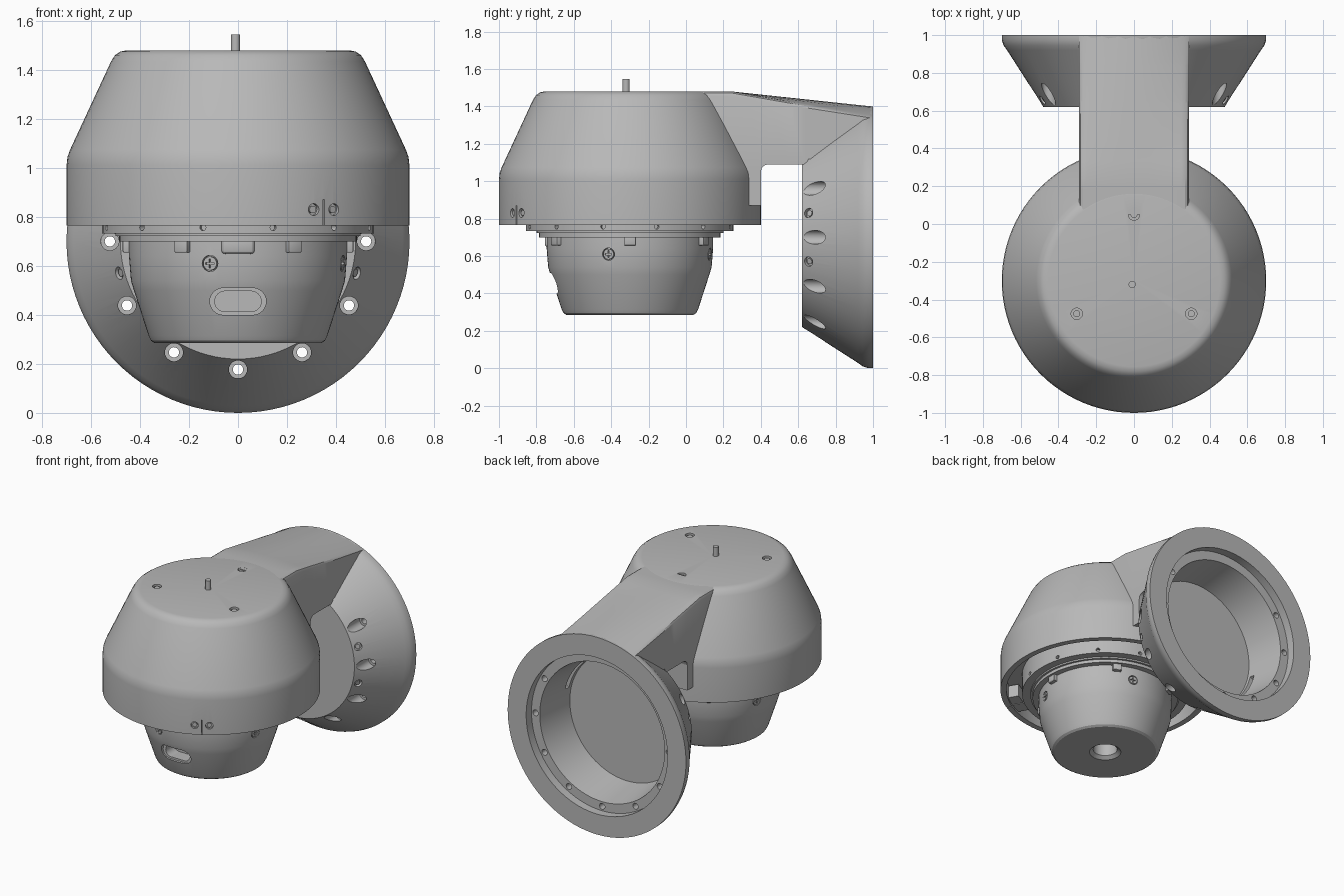
import bpy, bmesh, math
from math import sin, cos, radians, sqrt, pi
from mathutils import Vector, Matrix

if "Cube" in bpy.data.objects:
    bpy.data.objects.remove(bpy.data.objects["Cube"], do_unlink=True)

grey = bpy.data.materials.new("satin grey")
grey.use_nodes = True
grey.diffuse_color = (0.48, 0.48, 0.48, 1)
grey.node_tree.nodes["Principled BSDF"].inputs["Base Color"].default_value = grey.diffuse_color

AXIS_Y = -0.3      # vertical axis of the housing
FLANGE_Z = 0.7     # horizontal axis of the wall flange
parts = []


def finish(name, bm, keep=True):
    bmesh.ops.remove_doubles(bm, verts=bm.verts, dist=1e-5)
    bmesh.ops.recalc_face_normals(bm, faces=bm.faces)
    mesh = bpy.data.meshes.new(name)
    bm.to_mesh(mesh)
    bm.free()
    mesh.materials.append(grey)
    ob = bpy.data.objects.new(name, mesh)
    bpy.context.collection.objects.link(ob)
    if keep:
        parts.append(ob)
    else:
        ob.hide_render = True
    return ob


def revolve(name, profile, matrix, steps=96):
    """Closed solid from a (radius, height) profile turned about z."""
    bm = bmesh.new()
    verts = [bm.verts.new((r, 0, h)) for r, h in profile]
    edges = [bm.edges.new((verts[i], verts[(i + 1) % len(verts)])) for i in range(len(verts))
             if profile[i][0] + profile[(i + 1) % len(verts)][0] > 0]
    bmesh.ops.spin(bm, geom=verts + edges, axis=(0, 0, 1), cent=(0, 0, 0),
                   angle=2 * pi, steps=steps, use_merge=True)
    bmesh.ops.transform(bm, matrix=matrix, verts=bm.verts)
    return finish(name, bm)


def rod(name, start, end, radius, keep=True, sides=24):
    start, end = Vector(start), Vector(end)
    d = end - start
    m = Matrix.Translation((start + end) / 2) @ d.to_track_quat('Z', 'Y').to_matrix().to_4x4()
    bm = bmesh.new()
    bmesh.ops.create_cone(bm, cap_ends=True, segments=sides, radius1=radius,
                          radius2=radius, depth=d.length, matrix=m)
    return finish(name, bm, keep)


def block(name, centre, size, turn=None, keep=True, bevel=0):
    bm = bmesh.new()
    bmesh.ops.create_cube(bm, size=1, matrix=Matrix.Diagonal((*size, 1)))
    if bevel:
        bmesh.ops.bevel(bm, geom=bm.edges[:], offset=bevel, segments=3, affect='EDGES', profile=0.5)
    m = Matrix.Translation(centre) @ (turn or Matrix.Identity(4))
    bmesh.ops.transform(bm, matrix=m, verts=bm.verts)
    return finish(name, bm, keep)


def cut(target, cutters):
    for c in cutters:
        mod = target.modifiers.new("cut", 'BOOLEAN')
        mod.operation, mod.solver, mod.object = 'DIFFERENCE', 'EXACT', c
        with bpy.context.temp_override(object=target, active_object=target):
            bpy.ops.object.modifier_apply(modifier=mod.name)
        bpy.data.objects.remove(c, do_unlink=True)


def around(angle, radius, z):
    """Point on a circle about the housing axis."""
    a = radians(angle)
    return Vector((radius * cos(a), AXIS_Y + radius * sin(a), z))


def on_flange(angle, radius, y):
    """Point on a circle about the flange axis, angle from straight down."""
    a = radians(angle)
    return Vector((radius * sin(a), y, FLANGE_Z - radius * cos(a)))


upright = Matrix.Translation((0, AXIS_Y, 0))
facing_wall = Matrix.Translation((0, 0, FLANGE_Z)) @ Matrix.Rotation(-pi / 2, 4, 'X')

# Hollow housing
housing = revolve("housing", [
    (0, 1.48), (0.455, 1.48), (0.48, 1.475), (0.502, 1.46), (0.518, 1.435), (0.685, 1.075),
    (0.696, 1.045), (0.70, 1.01), (0.70, 0.765), (0.66, 0.765), (0.66, 1.0),
    (0.47, 1.40), (0, 1.40)], upright)

# Housing top screws and centre pin
for a in (90, 210, 330):
    cut(housing, [rod("hole", around(a, 0.35, 1.45), around(a, 0.35, 1.5), 0.03, False)])
    rod("top_screw", around(a, 0.35, 1.44), around(a, 0.35, 1.472), 0.018)
rod("top_pin", (-0.01, -0.32, 1.46), (-0.01, -0.32, 1.545), 0.019)

# Split clamp on the rim
turn = Matrix.Rotation(radians(-60), 4, 'Z')
clamp = block("clamp_block", around(-60, 0.63, 0.825), (0.1, 0.2, 0.09), turn)
for ob in (housing, clamp):
    cut(ob, [block("slit", around(-60, 0.66, 0.81), (0.2, 0.006, 0.12), turn, False)])
for a in (-63.8, -56):
    cut(housing, [rod("hole", around(a, 0.675, 0.83), around(a, 0.75, 0.83), 0.024, False)])
    rod("clamp_screw", around(a, 0.66, 0.83), around(a, 0.692, 0.83), 0.015)

# Stepped mounting ring under the housing
ring = revolve("mounting_ring", [
    (0, 0.91), (0.67, 0.91), (0.67, 0.88), (0.555, 0.88), (0.555, 0.733), (0.50, 0.733),
    (0.50, 0.722), (0.485, 0.722), (0.485, 0.70), (0.40, 0.70), (0.40, 0.69), (0, 0.69)], upright)
for i in range(12):
    a = 15 + 30 * i
    cut(ring, [rod("hole", around(a, 0.53, 0.757), around(a, 0.6, 0.757), 0.013, False, 12)])

# Tapered lower cup with a bore underneath
cup = revolve("lower_cup", [
    (0, 0.70), (0.445, 0.70), (0.445, 0.64), (0.437, 0.54), (0.425, 0.50), (0.365, 0.315),
    (0.355, 0.295), (0.34, 0.285), (0.105, 0.285), (0.08, 0.305), (0.08, 0.5), (0, 0.5)], upright)

# Rounded front window with a deeper opening
for half, radius, depth in ((0.115, 0.055, -0.675), (0.095, 0.042, -0.58)):
    off = half - radius
    cut(cup, [rod("end", (s * off, -0.9, 0.455), (s * off, depth, 0.455), radius, False)
              for s in (-1, 1)])
    cut(cup, [block("middle", (0, (depth - 0.9) / 2, 0.455),
                    (2 * off, depth + 0.9, 2 * radius - 0.0005), None, False)])
block("front_tab", (0, -0.735, 0.682), (0.135, 0.04, 0.066), None, True, 0.015)

# Small lugs and cross-head screws around the cup
for i in range(6):
    a = 60 * i
    block("ring_lug", around(a, 0.448, 0.68), (0.045, 0.06, 0.05),
          Matrix.Rotation(radians(a), 4, 'Z'), True, 0.005)
for a in (-105, -15, 75, 165):
    cut(cup, [rod("hole", around(a, 0.42, 0.61), around(a, 0.5, 0.61), 0.033, False)])
    screw = rod("cup_screw", around(a, 0.4, 0.61), around(a, 0.443, 0.61), 0.028)
    turn = Matrix.Rotation(radians(a), 4, 'Z')
    cut(screw, [block("slot", around(a, 0.442, 0.61), (0.02, w, h), turn, False)
                for w, h in ((0.036, 0.007), (0.007, 0.036))])

# Conical wall flange, open to the back
flange = revolve("wall_flange", [
    (0, 0.62), (0.48, 0.62), (0.672, 0.92), (0.69, 0.945), (0.70, 0.975), (0.70, 1.0),
    (0.555, 1.0), (0.555, 0.94), (0.49, 0.94), (0.45, 0.66), (0, 0.66)], facing_wall)
for a in range(-120, 121, 30):
    cut(flange, [rod("bore", on_flange(a, 0.523, 0.5), on_flange(a, 0.523, 0.77), 0.037, False),
                 rod("bolt", on_flange(a, 0.523, 0.7), on_flange(a, 0.523, 1.1), 0.021, False)])
for a in (-105, -75, 75, 105):
    seat = on_flange(a, 0.503, 0.655)
    out = on_flange(a, 0.84, -0.54) - Vector((0, 0, FLANGE_Z))
    cut(flange, [rod("hole", seat - out * 0.02, seat + out * 0.05, 0.026, False)])
    rod("flange_screw", seat - out * 0.03, seat - out * 0.008, 0.016)
for a in (120, -60):
    cut(flange, [block("slot", on_flange(a, 0.45, 0.70), (0.05, 0.035, 0.26),
                       Matrix.Rotation(radians(90 - a), 4, 'Y'), False)])

# Arm: sections lofted from the housing to the flange rim
ARM = 0.29
across = [-ARM, -0.284, -0.27, -0.25, -0.17, -0.085, 0, 0.085, 0.17, 0.25, 0.27, 0.284, ARM]


def arm_top(x, y):
    t = min(max((y - 0.25) / 0.75, 0), 1)
    edge = max(0, abs(x) - 0.265) / 0.025
    flat = 1.479 - 0.025 * (1 - sqrt(max(0, 1 - edge * edge)))
    return (1 - t) * flat + t * (FLANGE_Z + sqrt(0.699 ** 2 - x * x))


def arm_bottom(x, y):
    if y < 0.44:                       # rounded inner corner above the column
        k = min(1, (0.44 - y) / 0.04)
        return 1.09 - 0.04 * (1 - sqrt(1 - k * k))
    if y < 0.65:
        return 1.09
    r = 0.51 if y < 0.85 else 0.60
    return FLANGE_Z + sqrt(r * r - x * x)


bm = bmesh.new()
loops = []
for y in (0.05, 0.18, 0.25, 0.33, 0.40, 0.405, 0.412, 0.422, 0.44, 0.55, 0.64, 0.655,
          0.75, 0.84, 0.86, 0.93, 0.998):
    pts = [(x, y, arm_top(x, y)) for x in across]
    pts += [(x, y, arm_bottom(x, y)) for x in reversed(across)]
    loops.append([bm.verts.new(p) for p in pts])
for p, q in zip(loops, loops[1:]):
    for i in range(len(p)):
        j = (i + 1) % len(p)
        bm.faces.new((p[i], p[j], q[j], q[i]))
bm.faces.new(loops[0])
bm.faces.new(loops[-1])
finish("arm", bm)

# Column that runs down the back of the housing
block("arm_column", (0, 0.36, 0.97), (2 * ARM, 0.08, 0.20))

bpy.ops.object.select_all(action='DESELECT')
for ob in parts:
    ob.select_set(True)
bpy.context.view_layer.objects.active = housing
bpy.ops.object.shade_smooth_by_angle(angle=radians(28))
